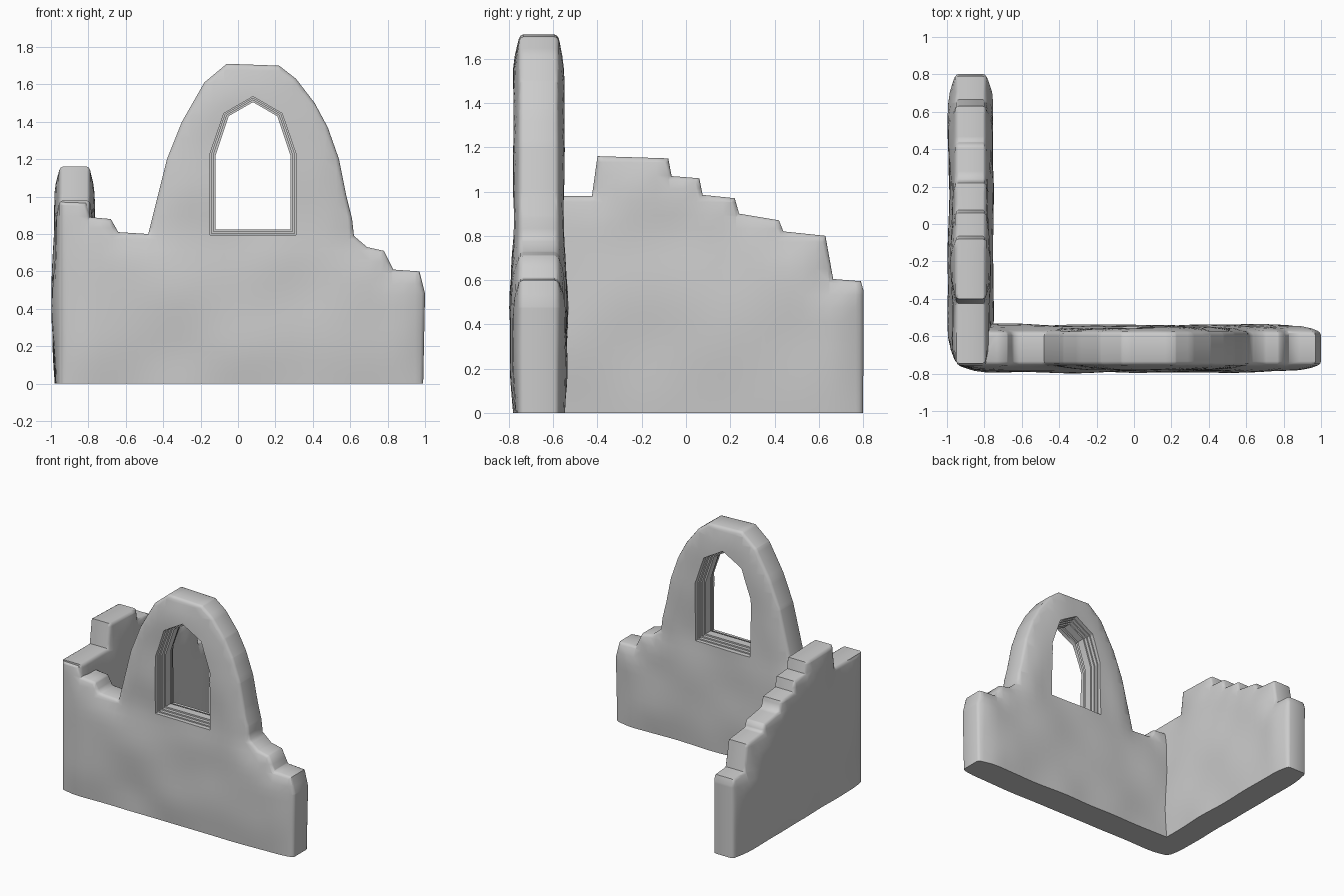
import bpy, bmesh
from math import radians, sin, pi
from mathutils import Vector, Matrix, noise
from mathutils.geometry import intersect_point_line

if "Cube" in bpy.data.objects:
    bpy.data.objects.remove(bpy.data.objects["Cube"])


def make_object(name, bm):
    bmesh.ops.recalc_face_normals(bm, faces=bm.faces)
    me = bpy.data.meshes.new(name)
    bm.to_mesh(me)
    bm.free()
    ob = bpy.data.objects.new(name, me)
    bpy.context.collection.objects.link(ob)
    return ob


def prism(bm, pts, h):
    f = bm.faces.new([bm.verts.new((u, -h, z)) for u, z in pts])
    ext = bmesh.ops.extrude_face_region(bm, geom=[f])["geom"]
    bmesh.ops.translate(bm, vec=(0, 2 * h, 0),
                        verts=[v for v in ext if isinstance(v, bmesh.types.BMVert)])
    if f.is_valid and not any(g.calc_center_median().y < -h * 0.99 for g in bm.faces):
        bm.faces.new([v for v in f.verts])


def rim_distance(u, z, pts):
    # the first segment is the base and does not count as a worn rim
    best = 9
    p = Vector((u, z, 0))
    for a, b in zip(pts[1:], pts[2:] + pts[:1]):
        a, b = Vector((*a, 0)), Vector((*b, 0))
        q, t = intersect_point_line(p, a, b)
        q = a.lerp(b, min(1, max(0, t)))
        best = min(best, (p - q).length)
    return best


def worn_wall(name, pts, rim, full, matrix, seed):
    bm = bmesh.new()
    prism(bm, pts, 0.1)
    # soften the rim
    edges = [e for e in bm.edges
             if abs(e.verts[0].co.y - e.verts[1].co.y) < 0.01
             and max(v.co.z for v in e.verts) > 0.01]
    bmesh.ops.bevel(bm, geom=edges, offset=0.018, segments=2, profile=0.5,
                    affect='EDGES', clamp_overlap=True)
    # grid cuts give the faces enough points to bulge
    for axis, lo, n in ((0, -0.973, 33), (2, 0.053, 28)):
        for i in range(n):
            co, no = Vector(), Vector()
            co[axis], no[axis] = lo + i * 0.06, 1
            bmesh.ops.bisect_plane(bm, geom=bm.verts[:] + bm.edges[:] + bm.faces[:],
                                   plane_co=co, plane_no=no, dist=1e-5)
    for v in bm.verts:
        u, t, z = v.co
        k = min(1, rim_distance(u, z, pts) / 0.17)
        k = k * (2 - k)
        h = rim + (full - rim) * k
        if z < 0.8:
            h += 0.014 * k * sin(pi * z / 0.8)
        wob = 0.013 * k * noise.noise(Vector((u * 3 + seed, t * 9, z * 3)))
        v.co.y = t / 0.1 * h + wob
    bm.transform(matrix)
    return make_object(name, bm)


# front wall with the tall arch
front = [(-0.95, 0), (0.99, 0), (1.0, 0.48), (0.97, 0.60), (0.83, 0.61), (0.78, 0.71),
         (0.69, 0.73), (0.62, 0.79), (0.61, 0.88), (0.58, 1.0), (0.54, 1.2),
         (0.48, 1.37), (0.41, 1.5), (0.31, 1.63), (0.22, 1.70), (-0.06, 1.71),
         (-0.18, 1.61), (-0.30, 1.4), (-0.38, 1.2), (-0.43, 1.0), (-0.48, 0.80),
         (-0.64, 0.81), (-0.68, 0.88), (-0.79, 0.89), (-0.81, 0.97), (-0.95, 0.975)]
# side wall stepping down to the back
side = [(-0.745, 0), (0.8, 0), (0.803, 0.55), (0.79, 0.595), (0.665, 0.605), (0.63, 0.80),
        (0.44, 0.82), (0.42, 0.87), (0.24, 0.90), (0.22, 0.97), (0.075, 0.985),
        (0.06, 1.06), (-0.065, 1.07), (-0.08, 1.15), (-0.40, 1.16),
        (-0.425, 0.98), (-0.745, 0.98)]

wall = worn_wall("ruined_wall", front, 0.085, 0.112,
                 Matrix.Translation((0, -0.665, 0)), 0)
side_wall = worn_wall("side_wall", side, 0.078, 0.104,
                      Matrix.Translation((-0.873, 0, 0)) @ Matrix.Rotation(radians(90), 4, 'Z'), 5)


# pointed window outline, grown outward by o
def window(o):
    return [(0.08 + x, z) for x, z in (
        (-0.2 - o, 0.825 - o), (0.2 + o, 0.825 - o), (0.2 + o, 1.22 + o * 0.3),
        (0.13 + o * 0.85, 1.43 + o * 0.5), (0, 1.505 + o),
        (-0.13 - o * 0.85, 1.43 + o * 0.5), (-0.2 - o, 1.22 + o * 0.3))]


bm = bmesh.new()
prism(bm, window(0.03), 0.3)
bm.transform(Matrix.Translation((0, -0.665, 0)))
cutter = make_object("window_cutter", bm)

# join the walls and open the window
bpy.context.view_layer.objects.active = wall
for other, op in ((side_wall, 'UNION'), (cutter, 'DIFFERENCE')):
    m = wall.modifiers.new(op.lower(), 'BOOLEAN')
    m.object, m.operation, m.solver = other, op, 'EXACT'
    bpy.ops.object.modifier_apply(modifier=m.name)
    bpy.data.objects.remove(other)

# stepped moulding: one ring per step, thinnest at the opening
bm = bmesh.new()
steps = [(0.0, 0.03), (0.011, 0.03), (0.011, 0.055), (0.021, 0.055),
         (0.021, 0.08), (0.034, 0.08)]
section = [(o, -h) for o, h in steps] + [(o, h) for o, h in reversed(steps)]
loops = [[bm.verts.new((x, -0.665 + t, z)) for x, z in window(o)] for o, t in section]
for a, b in zip(loops, loops[1:] + loops[:1]):
    for i in range(7):
        j = (i + 1) % 7
        bm.faces.new((a[i], a[j], b[j], b[i]))
frame = make_object("window_frame", bm)

for ob, angle in ((wall, 60), (frame, 30)):
    bpy.ops.object.select_all(action='DESELECT')
    ob.select_set(True)
    bpy.context.view_layer.objects.active = ob
    bpy.ops.object.shade_smooth_by_angle(angle=radians(angle))
